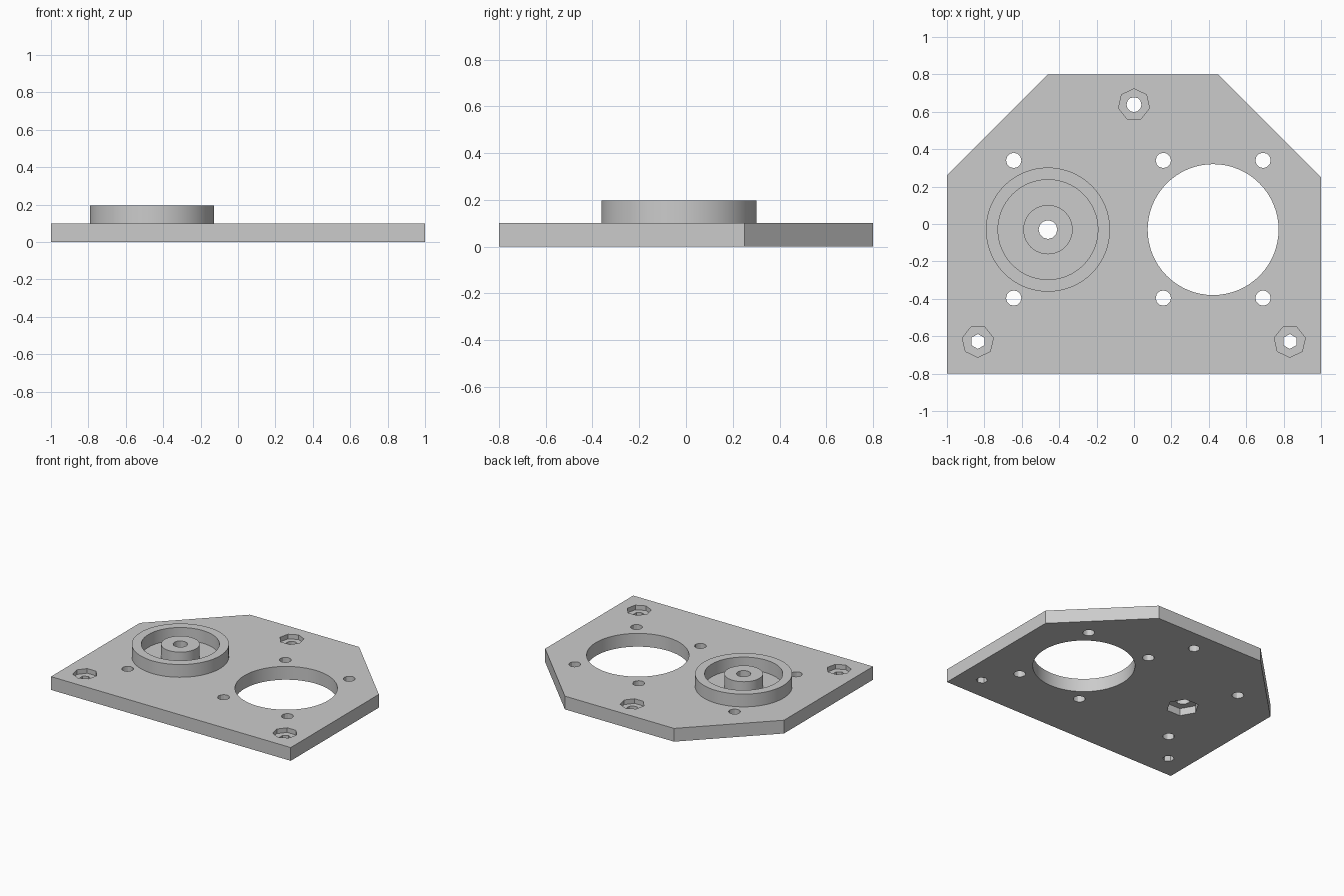
import bpy
import bmesh
from math import cos, sin, pi, radians

if "Cube" in bpy.data.objects:
    bpy.data.objects.remove(bpy.data.objects["Cube"], do_unlink=True)

# One plain grey for everything
grey = bpy.data.materials.new("light_grey")
grey.use_nodes = True
colour = (0.6, 0.6, 0.6, 1)
grey.diffuse_color = colour
grey.node_tree.nodes["Principled BSDF"].inputs["Base Color"].default_value = colour

THICK, TOP = 0.1, 0.196


def circle(centre, radius, sides, start=90):
    a = radians(start)
    return [(centre[0] + radius * cos(a + 2 * pi * i / sides),
             centre[1] + radius * sin(a + 2 * pi * i / sides)) for i in range(sides)]


def finish(name, bm):
    bmesh.ops.recalc_face_normals(bm, faces=bm.faces)
    mesh = bpy.data.meshes.new(name)
    bm.to_mesh(mesh)
    bm.free()
    mesh.materials.append(grey)
    obj = bpy.data.objects.new(name, mesh)
    bpy.context.collection.objects.link(obj)
    return obj


def prism(name, outline, z0, z1):
    bm = bmesh.new()
    face = bm.faces.new([bm.verts.new((x, y, z0)) for x, y in outline])
    ext = bmesh.ops.extrude_face_region(bm, geom=[face])["geom"]
    bmesh.ops.translate(bm, vec=(0, 0, z1 - z0),
                        verts=[v for v in ext if isinstance(v, bmesh.types.BMVert)])
    return finish(name, bm)


def tube(name, centre, outer, inner, sides, inner_sides):
    # A solid disc with a bore cut through it
    obj = prism(name, circle(centre, outer, sides), THICK, TOP)
    cut(obj, circle(centre, inner, inner_sides), 0, 0.3)
    smooth(obj)


def cut(obj, outline, z0, z1):
    cutter = prism("cutter", outline, z0, z1)
    cutter.hide_render = True
    mod = obj.modifiers.new("cut", "BOOLEAN")
    mod.operation = "DIFFERENCE"
    mod.solver = "EXACT"
    mod.object = cutter
    bpy.context.view_layer.objects.active = obj
    bpy.ops.object.modifier_apply(modifier=mod.name)
    bpy.data.objects.remove(cutter, do_unlink=True)


def smooth(obj):
    bpy.ops.object.select_all(action="DESELECT")
    obj.select_set(True)
    bpy.context.view_layer.objects.active = obj
    bpy.ops.object.shade_smooth_by_angle(angle=radians(30))


# Base plate with two clipped back corners
plate = prism("base_plate", [(-1, -0.8), (1, -0.8), (1, 0.25), (0.45, 0.8),
                             (-0.46, 0.8), (-1, 0.26)], 0, THICK)

# Large motor opening
cut(plate, circle((0.423, -0.03), 0.35, 64), -0.1, 0.2)

# Mounting screw holes
for x in (-0.643, 0.157, 0.69):
    for y in (0.34, -0.396):
        cut(plate, circle((x, y), 0.041, 12), -0.1, 0.2)

# Corner nut pockets with through holes
for x, y, start, sides in ((0, 0.638, 90, 12), (-0.835, -0.628, -90, 6), (0.833, -0.628, -90, 6)):
    cut(plate, circle((x, y), 0.04, sides, start), -0.1, 0.2)
    cut(plate, circle((x, y), 0.085, 7, start), THICK - 0.035, 0.2)

# Bearing axle hole, with a bolt head pocket underneath
hub = (-0.46, -0.03)
cut(plate, circle(hub, 0.05, 12), -0.1, 0.2)
cut(plate, circle(hub, 0.113, 6, 0), -0.1, 0.055)
smooth(plate)

# Bearing ring and central boss
tube("bearing_ring", hub, 0.332, 0.267, 64, 64)
tube("bearing_boss", hub, 0.132, 0.05, 40, 12)
